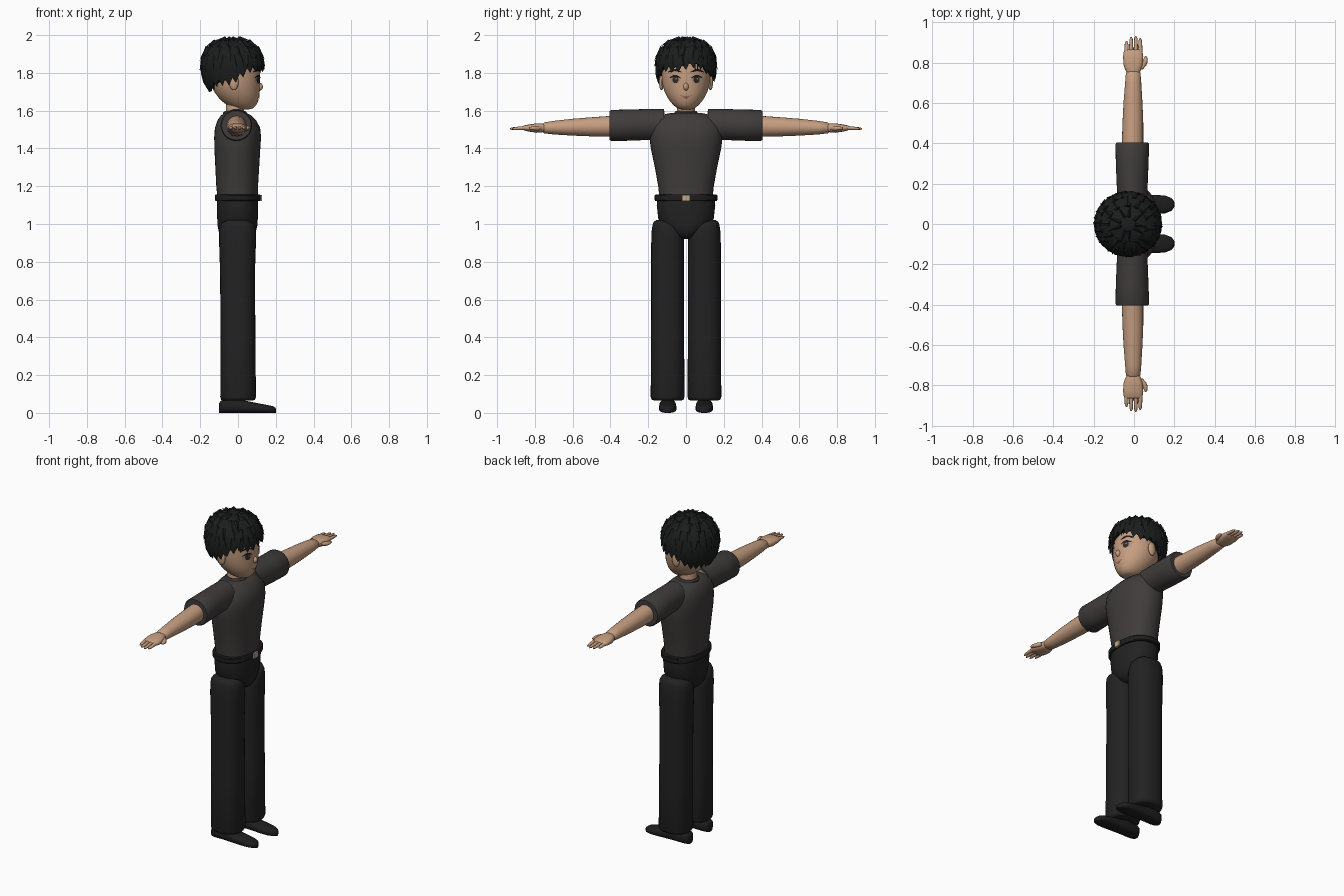
import bpy, bmesh, math, random
from mathutils import Vector
from mathutils.bvhtree import BVHTree

if "Cube" in bpy.data.objects:
    bpy.data.objects.remove(bpy.data.objects["Cube"])

random.seed(4)
COLOURS = {
    "skin": (0.56, 0.34, 0.215), "shirt": (0.052, 0.045, 0.045), "trousers": (0.016, 0.016, 0.016),
    "hair": (0.011, 0.012, 0.012), "belt": (0.013, 0.013, 0.014), "buckle": (0.55, 0.38, 0.25),
    "shoe": (0.013, 0.013, 0.013), "eye": (0.36, 0.30, 0.26), "iris": (0.035, 0.022, 0.016),
    "lips": (0.30, 0.13, 0.10)}
MATS = {}
for key, rgb in COLOURS.items():
    MATS[key] = bpy.data.materials.new(key)
    MATS[key].diffuse_color = (*rgb, 1)


def finish(name, bm, mat, angle=40, recalc=True):
    if recalc:
        bmesh.ops.recalc_face_normals(bm, faces=bm.faces)
    me = bpy.data.meshes.new(name)
    bm.to_mesh(me)
    bm.free()
    me.materials.append(MATS[mat])
    ob = bpy.data.objects.new(name, me)
    bpy.context.collection.objects.link(ob)
    if angle:
        bpy.ops.object.select_all(action='DESELECT')
        bpy.context.view_layer.objects.active = ob
        ob.select_set(True)
        bpy.ops.object.shade_smooth_by_angle(angle=math.radians(angle))
    return ob


def skin_rings(bm, rings, cap=True):
    rings = [[bm.verts.new(p) for p in r] for r in rings]
    n = len(rings[0])
    for a, b in zip(rings, rings[1:]):
        for i in range(n):
            bm.faces.new((a[i], a[(i + 1) % n], b[(i + 1) % n], b[i]))
    if cap:
        bm.faces.new(rings[0])
        bm.faces.new(rings[-1])


def loft(name, mat, axis, sections, n=32, power=1.0, angle=40):
    """Sections are (position, u_min, u_max, v_min, v_max) along an axis."""
    order = {"x": lambda t, u, v: (t, u, v), "y": lambda t, u, v: (u, t, v),
             "z": lambda t, u, v: (u, v, t)}[axis]
    rings = []
    for t, u0, u1, v0, v1 in sections:
        ring = []
        for i in range(n):
            a = 2 * math.pi * i / n
            c, s = math.cos(a), math.sin(a)
            c, s = math.copysign(abs(c) ** power, c), math.copysign(abs(s) ** power, s)
            ring.append(order(t, (u0 + u1) / 2 + c * (u1 - u0) / 2, (v0 + v1) / 2 + s * (v1 - v0) / 2))
        rings.append(ring)
    bm = bmesh.new()
    skin_rings(bm, rings)
    return finish(name, bm, mat, angle)


def ball(name, mat, centre, size):
    bm = bmesh.new()
    bmesh.ops.create_uvsphere(bm, u_segments=16, v_segments=10, radius=1)
    for v in bm.verts:
        v.co = Vector(centre) + Vector([v.co[k] * size[k] for k in range(3)])
    return finish(name, bm, mat)


def upright(rows):
    return [(z, x0, x1, -h, h) for z, x0, x1, h in rows]


# Torso, collar and neck
loft("torso", "shirt", "z", upright([
    (1.15, -.11, .105, .142), (1.2, -.115, .106, .147), (1.3, -.12, .112, .165), (1.4, -.125, .118, .186),
    (1.46, -.126, .122, .194), (1.51, -.122, .117, .19), (1.55, -.108, .095, .172),
    (1.575, -.09, .07, .14), (1.588, -.07, .045, .08)]), 40, .9, 60)
loft("collar", "shirt", "z", upright([(1.57, -.08, .05, .065), (1.59, -.078, .048, .062),
                                      (1.597, -.07, .04, .055)]))
loft("neck", "skin", "z", upright([(1.56, -.068, .036, .05), (1.6, -.064, .032, .047), (1.68, -.064, .032, .047)]))

# Hips and belt
loft("hips", "trousers", "z", upright([
    (.92, -.055, .05, .035), (.935, -.085, .08, .06), (.96, -.102, .095, .095), (.99, -.108, .102, .125),
    (1.03, -.11, .105, .147), (1.1, -.112, .107, .155), (1.155, -.11, .106, .148)]), 40, .9, 60)
loft("belt", "belt", "z", upright([(1.122, -.12, .116, .162), (1.127, -.122, .119, .166), (1.15, -.122, .119, .166),
                                   (1.155, -.12, .116, .162)]), 40, .9, 30)
bm = bmesh.new()
bmesh.ops.create_cube(bm, size=1)
for v in bm.verts:
    v.co = Vector((.119 + v.co.x * .014, v.co.y * .04, 1.138 + v.co.z * .032))
finish("belt_buckle", bm, "buckle", 0)

# Limbs, built once per side
for side, s in (("left", 1), ("right", -1)):
    def along(rows):
        return [(s * y, x0, x1, z0, z1) for y, x0, x1, z0, z1 in rows]

    def lateral(rows):
        return [(z, x0, x1, s * y0, s * y1) for z, x0, x1, y0, y1 in rows]

    loft(side + "_leg", "trousers", "z", lateral([
        (.066, -.08, .08, .025, .17), (.07, -.09, .09, .013, .182), (.085, -.094, .095, .008, .187),
        (.4, -.092, .092, .01, .185), (.75, -.095, .09, .01, .184), (.9, -.1, .095, .01, .184),
        (.96, -.1, .095, .014, .182), (.99, -.095, .09, .03, .178), (1.01, -.08, .075, .06, .172),
        (1.02, -.05, .045, .09, .158)]), 32, .85, 60)
    loft(side + "_shoe", "shoe", "x", [
        (x, s * (.097 - h), s * (.097 + h), 0, z) for x, h, z in (
            (-.1, .022, .05), (-.092, .036, .064), (-.07, .044, .072), (0, .044, .072), (.06, .045, .06),
            (.11, .047, .05), (.155, .044, .042), (.185, .032, .036), (.197, .018, .028), (.202, .006, .02))],
        24, .75, 60)
    loft(side + "_sleeve", "shirt", "y", along([
        (.117, -.082, .066, 1.447, 1.61), (.2, -.086, .068, 1.445, 1.609), (.3, -.09, .072, 1.441, 1.606),
        (.395, -.092, .075, 1.439, 1.604), (.404, -.087, .07, 1.445, 1.599)]))
    loft(side + "_arm", "skin", "y", along([
        (.113, -.07, .054, 1.46, 1.598), (.4, -.06, .046, 1.462, 1.572), (.5, -.057, .046, 1.464, 1.565),
        (.6, -.052, .042, 1.468, 1.557), (.7, -.044, .036, 1.474, 1.546), (.75, -.04, .032, 1.48, 1.538),
        (.757, -.034, .026, 1.486, 1.532)]), 24)
    loft(side + "_palm", "skin", "y", along([
        (.745, -.032, .026, 1.488, 1.53), (.765, -.044, .036, 1.485, 1.532), (.79, -.052, .044, 1.483, 1.533),
        (.83, -.054, .046, 1.489, 1.527), (.858, -.05, .042, 1.496, 1.522), (.864, -.044, .036, 1.5, 1.518)]),
        20, .8, 60)
    for k, (x, tip) in enumerate(((-.037, .908), (-.014, .928), (.009, .932), (.031, .922))):
        loft(f"{side}_finger_{k + 1}", "skin", "y", along([
            (.85, x - .011, x + .011, 1.498, 1.52), (.885, x - .01, x + .01, 1.498, 1.516),
            (tip - .012, x - .008, x + .008, 1.498, 1.512), (tip, x - .003, x + .003, 1.501, 1.507)]), 10)
    loft(side + "_thumb", "skin", "y", along([
        (.765, .022, .042, 1.498, 1.52), (.785, .032, .06, 1.494, 1.52), (.805, .042, .068, 1.496, 1.518),
        (.825, .05, .066, 1.5, 1.514), (.832, .055, .061, 1.504, 1.51)]), 10)
    ball(side + "_ear", "skin", (-.022, s * .13, 1.75), (.025, .013, .042))

# Head
head = loft("head", "skin", "z", upright([
    (1.607, .01, .06, .025), (1.613, -.02, .08, .045), (1.628, -.055, .095, .065), (1.65, -.085, .106, .085),
    (1.675, -.108, .112, .101), (1.70, -.125, .115, .113), (1.73, -.137, .116, .122), (1.76, -.145, .117, .127),
    (1.80, -.15, .116, .13), (1.84, -.15, .112, .13), (1.88, -.146, .103, .125), (1.92, -.13, .085, .108),
    (1.95, -.1, .055, .08), (1.965, -.06, .015, .04)]), 40, 1, 60)
tree = BVHTree.FromPolygons([v.co.copy() for v in head.data.vertices],
                            [tuple(p.vertices) for p in head.data.polygons])
ball("nose", "skin", (.116, 0, 1.727), (.016, .014, .02))


def plate(name, mat, outline, lift):
    """Thin patch laid on the front of the head from (y, z) points."""
    bm = bmesh.new()
    cy = sum(p[0] for p in outline) / len(outline)
    cz = sum(p[1] for p in outline) / len(outline)
    pts = []
    for y, z in [(cy, cz)] + outline:
        hit = tree.ray_cast(Vector((1, y, z)), Vector((-1, 0, 0)))[0]
        pts.append(bm.verts.new((hit.x + lift, y, z)))
    for a, b in zip(pts[1:], pts[2:] + pts[1:2]):
        f = bm.faces.new((pts[0], a, b))
        f.normal_update()
        if f.normal.x < 0:
            f.normal_flip()
    finish(name, bm, mat, 60, False)


def oval(y, z, w, h):
    return [(y + w * math.cos(i * math.pi / 10), z + h * math.sin(i * math.pi / 10)) for i in range(20)]


def stroke(y0, y1, z, arch, thick):
    top = [(y0 + (y1 - y0) * i / 8, z + arch * math.sin(math.pi * i / 8)) for i in range(9)]
    return top + [(y, zz - thick * math.sin(math.pi * (i + 1) / 10))
                  for i, (y, zz) in reversed(list(enumerate(top)))]


# Face details
for side, s in (("left", 1), ("right", -1)):
    plate(side + "_eye", "eye", oval(s * .057, 1.763, .027, .021), .003)
    plate(side + "_iris", "iris", oval(s * .056, 1.763, .016, .018), .005)
    plate(side + "_eye_glint", "eye", oval(s * .056 + .004, 1.769, .004, .004), .007)
    plate(side + "_eyelid", "hair", stroke(s * .027, s * .088, 1.774, .016, .009), .006)
    plate(side + "_brow", "hair", stroke(s * .025, s * .095, 1.806, .015, .012), .006)
plate("mouth", "lips", stroke(-.032, .032, 1.683, -.008, .007), .003)
plate("lower_lip", "lips", oval(0, 1.667, .014, .004), .003)

# Hair cap with a jagged hem: low at the back, high over the face
PROFILE = [(1.70, .72), (1.74, .88), (1.78, .97), (1.85, 1), (1.9, .94), (1.94, .78), (1.97, .52), (1.987, .1)]


def hair_point(a, z, grow=1.0):
    z = max(PROFILE[0][0], min(z, PROFILE[-1][0]))
    for (z0, r0), (z1, r1) in zip(PROFILE, PROFILE[1:]):
        if z <= z1:
            r = (r0 + (r1 - r0) * (z - z0) / (z1 - z0)) * grow
            break
    return Vector((-.03 + .168 * r * math.cos(a), .163 * r * math.sin(a), z))


N, LOCKS = 104, 26
rings = [[] for _ in range(11)]
for i in range(N):
    a = 2 * math.pi * i / N
    saw = abs((i * LOCKS / N) % 1 - .5) * 2
    hem = 1.785 + .065 * math.cos(a) - .035 * saw + .012 * math.sin(5 * a)
    rings[0].append(hair_point(a, max(hem, 1.70) + .03, .86))
    for k in range(10):
        f = math.sin(k / 9 * math.pi / 2)
        rings[k + 1].append(hair_point(a, max(hem, 1.70) + (1.987 - max(hem, 1.70)) * f, 1 + .02 * saw * (1 - f)))
bm = bmesh.new()
skin_rings(bm, rings)
finish("hair_cap", bm, "hair", 35)

# Layered pointed locks over the cap
bm = bmesh.new()
for row, (z, drop, count) in enumerate(((1.982, .022, 9), (1.965, .045, 13), (1.93, .07, 18), (1.885, .075, 22))):
    for i in range(count):
        a = 2 * math.pi * (i + .5 * (row % 2) + random.uniform(-.25, .25)) / count
        w = 2.2 / count * random.uniform(.9, 1.3)
        low = z - drop * random.uniform(.7, 1.1)
        tip = hair_point(a + random.uniform(-.12, .12), low, 1.05) + Vector((0, 0, .006))
        left, right = hair_point(a - w, z, .98), hair_point(a + w, z, .98)
        ridge = hair_point(a, z, 1.02) + Vector((0, 0, .012))
        base = hair_point(a, z, .9)
        v = [bm.verts.new(p) for p in (left, right, tip, ridge, base)]
        for f in ((0, 2, 3), (3, 2, 1), (0, 4, 2), (4, 1, 2), (0, 3, 4), (3, 1, 4)):
            bm.faces.new([v[k] for k in f])
finish("hair_locks", bm, "hair", 0)

for m in bpy.data.materials:
    if m.users and not m.is_grease_pencil:
        m.use_nodes = True
        m.node_tree.nodes["Principled BSDF"].inputs["Base Color"].default_value = m.diffuse_color
